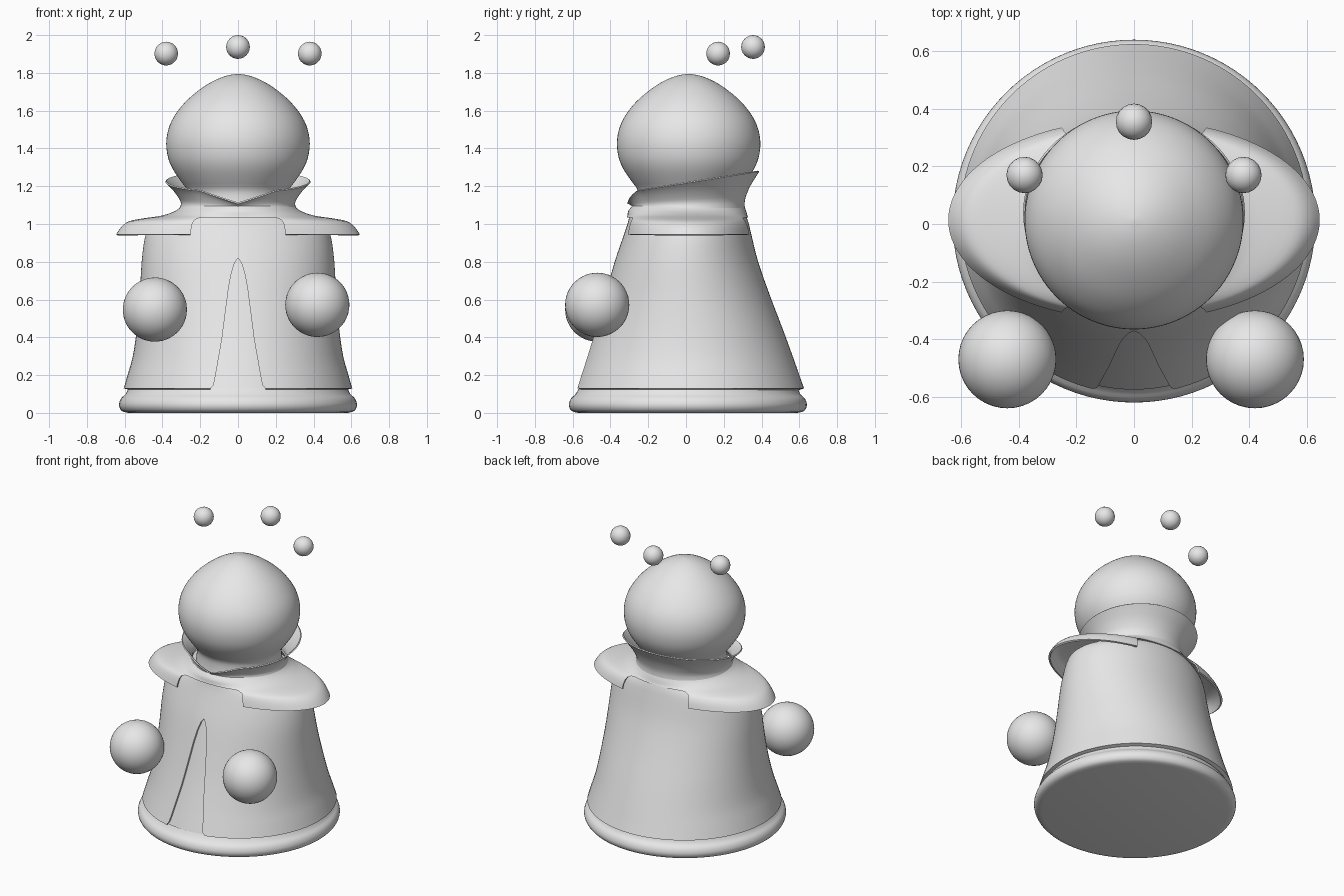
import bpy
import bmesh
import math
from mathutils import Vector

if "Cube" in bpy.data.objects:
    bpy.data.objects.remove(bpy.data.objects["Cube"], do_unlink=True)

grey = bpy.data.materials.new("plain_grey")
grey.use_nodes = True
COLOUR = (0.8, 0.8, 0.8, 1)
grey.diffuse_color = COLOUR
grey.node_tree.nodes["Principled BSDF"].inputs["Base Color"].default_value = COLOUR

SEGMENTS = 96


def add_object(name, bm):
    mesh = bpy.data.meshes.new(name)
    bm.to_mesh(mesh)
    bm.free()
    mesh.materials.append(grey)
    obj = bpy.data.objects.new(name, mesh)
    bpy.context.collection.objects.link(obj)
    return obj


def activate(obj):
    bpy.ops.object.select_all(action="DESELECT")
    obj.select_set(True)
    bpy.context.view_layer.objects.active = obj


def smooth(obj, angle=40):
    activate(obj)
    bpy.ops.object.shade_smooth_by_angle(angle=math.radians(angle))


def refine(rings, steps):
    """Catmull-Rom interpolation between the given sections."""
    pts = [Vector(r) for r in rings]
    out = []
    for i in range(len(pts) - 1):
        a, b, c, d = pts[max(i - 1, 0)], pts[i], pts[i + 1], pts[min(i + 2, len(pts) - 1)]
        for k in range(steps):
            t = k / steps
            out.append(0.5 * (2 * b + (c - a) * t + (2 * a - 5 * b + 4 * c - d) * t ** 2
                              + (3 * b - a - 3 * c + d) * t ** 3))
    return out + [pts[-1]]


def loft(name, rings, bottom=False, top=False, steps=3, warp=None):
    """Stack oval sections (z, half width, front y, back y) from the bottom up."""
    bm = bmesh.new()
    loops = []
    for z, rx, front, back in refine(rings, steps):
        loop = []
        for j in range(SEGMENTS):
            a = 2 * math.pi * j / SEGMENTS
            p = Vector((rx * math.cos(a),
                        (front + back) / 2 + (back - front) / 2 * math.sin(a), z))
            loop.append(bm.verts.new(warp(p) if warp else p))
        loops.append(loop)
    for low, high in zip(loops, loops[1:]):
        for j in range(SEGMENTS):
            k = (j + 1) % SEGMENTS
            bm.faces.new((low[j], low[k], high[k], high[j]))
    if bottom:
        bm.faces.new(loops[0][::-1])
    if top:
        bm.faces.new(loops[-1])
    return add_object(name, bm)


def thicken(obj, amount):
    mod = obj.modifiers.new("thickness", "SOLIDIFY")
    mod.thickness = amount
    mod.offset = -1
    activate(obj)
    bpy.ops.object.modifier_apply(modifier=mod.name)


def cut(obj, half_outline, y0, y1):
    """Cut a symmetric (x, z) outline through the object between y0 and y1."""
    outline = half_outline + [(-x, z) for x, z in reversed(half_outline) if x > 0]
    bm = bmesh.new()
    face = bm.faces.new([bm.verts.new((x, y0, z)) for x, z in outline])
    new = bmesh.ops.extrude_face_region(bm, geom=[face])["geom"]
    verts = [v for v in new if isinstance(v, bmesh.types.BMVert)]
    bmesh.ops.translate(bm, verts=verts, vec=(0, y1 - y0, 0))
    bmesh.ops.recalc_face_normals(bm, faces=bm.faces)
    cutter = add_object("cutter", bm)
    cutter.hide_render = True
    mod = obj.modifiers.new("cut", "BOOLEAN")
    mod.operation = "DIFFERENCE"
    mod.solver = "EXACT"
    mod.object = cutter
    activate(obj)
    bpy.ops.object.modifier_apply(modifier=mod.name)
    bpy.data.objects.remove(cutter, do_unlink=True)


def ball(name, centre, radius, detail):
    bm = bmesh.new()
    bmesh.ops.create_icosphere(bm, subdivisions=detail, radius=radius)
    bmesh.ops.translate(bm, verts=bm.verts, vec=centre)
    smooth(add_object(name, bm))


# Rounded foot ring
smooth(loft("base_ring", [(0, 0.58, -0.57, 0.59), (0.01, 0.615, -0.605, 0.625),
                          (0.04, 0.63, -0.62, 0.64), (0.075, 0.62, -0.61, 0.63),
                          (0.1, 0.595, -0.585, 0.605), (0.14, 0.575, -0.56, 0.59)],
            bottom=True, top=True))

# Coat with a robe showing through its front opening
coat_rings = [(0.13, 0.605, -0.59, 0.625), (0.2, 0.585, -0.565, 0.6),
              (0.3, 0.557, -0.53, 0.565), (0.45, 0.535, -0.48, 0.51),
              (0.62, 0.52, -0.43, 0.445), (0.8, 0.51, -0.378, 0.382),
              (0.94, 0.49, -0.33, 0.347), (1.0, 0.455, -0.31, 0.333),
              (1.04, 0.38, -0.3, 0.32)]
robe = loft("inner_robe", [(z, x - 0.018, f + 0.015, b - 0.018) for z, x, f, b in coat_rings],
            bottom=True, top=True)
smooth(robe)
coat = loft("coat", coat_rings)
thicken(coat, 0.025)
cut(coat, [(0.15, 0.1), (0.145, 0.132), (0.13, 0.145), (0.122, 0.18), (0.085, 0.39),
           (0.05, 0.66), (0.035, 0.74), (0.018, 0.795), (0, 0.82)], -0.9, -0.1)
smooth(coat)

# Shoulder cape, notched at front and back
cape = loft("shoulder_cape", [(0.945, 0.645, -0.335, 0.363), (0.985, 0.617, -0.328, 0.355),
                              (1.015, 0.575, -0.32, 0.342), (1.03, 0.5, -0.314, 0.332),
                              (1.045, 0.4, -0.31, 0.325), (1.07, 0.33, -0.305, 0.318),
                              (1.095, 0.3, -0.285, 0.308)])
thicken(cape, 0.012)
cut(cape, [(0.256, 0.9), (0.25, 0.96), (0.242, 1.0), (0.23, 1.022), (0.205, 1.032),
           (0.18, 1.035)], -0.9, 0.9)
smooth(cape)


# Flared collar, rising to the back and dipping in a V at the front
def collar_warp(p):
    t = (p.z - 1.08) / 0.12
    edge = 1.167 + 0.16 * (p.y + 0.307)
    if p.y < 0:
        edge -= 0.06 * max(0, 1 - abs(p.x) / 0.2)
    return Vector((p.x, p.y, 1.08 + t * (edge - 1.08)))


collar = loft("collar", [(1.08, 0.31, -0.288, 0.312), (1.11, 0.303, -0.282, 0.312),
                         (1.15, 0.33, -0.29, 0.335), (1.18, 0.36, -0.3, 0.365),
                         (1.2, 0.385, -0.31, 0.388)], warp=collar_warp)
thicken(collar, 0.008)
smooth(collar)

# Bulb-shaped head with a soft point on top
head_profile = [(1.08, 0.27), (1.13, 0.265), (1.18, 0.27), (1.23, 0.305), (1.29, 0.345),
                (1.35, 0.37), (1.425, 0.38), (1.5, 0.369), (1.57, 0.338), (1.645, 0.28),
                (1.71, 0.205), (1.755, 0.135), (1.784, 0.065), (1.795, 0.004)]
smooth(loft("head", [(z, r, 0.014 - r, 0.014 + r) for z, r in head_profile],
            bottom=True, top=True))

# Floating hands
ball("right_hand", (-0.44, -0.47, 0.547), 0.17, 4)
ball("left_hand", (0.42, -0.47, 0.572), 0.17, 4)

# Floating crown beads
for label, x, y, z in (("right", -0.38, 0.17, 1.902), ("back", 0, 0.355, 1.937),
                       ("left", 0.38, 0.17, 1.902)):
    ball(label + "_crown_bead", (x, y, z), 0.063, 3)
